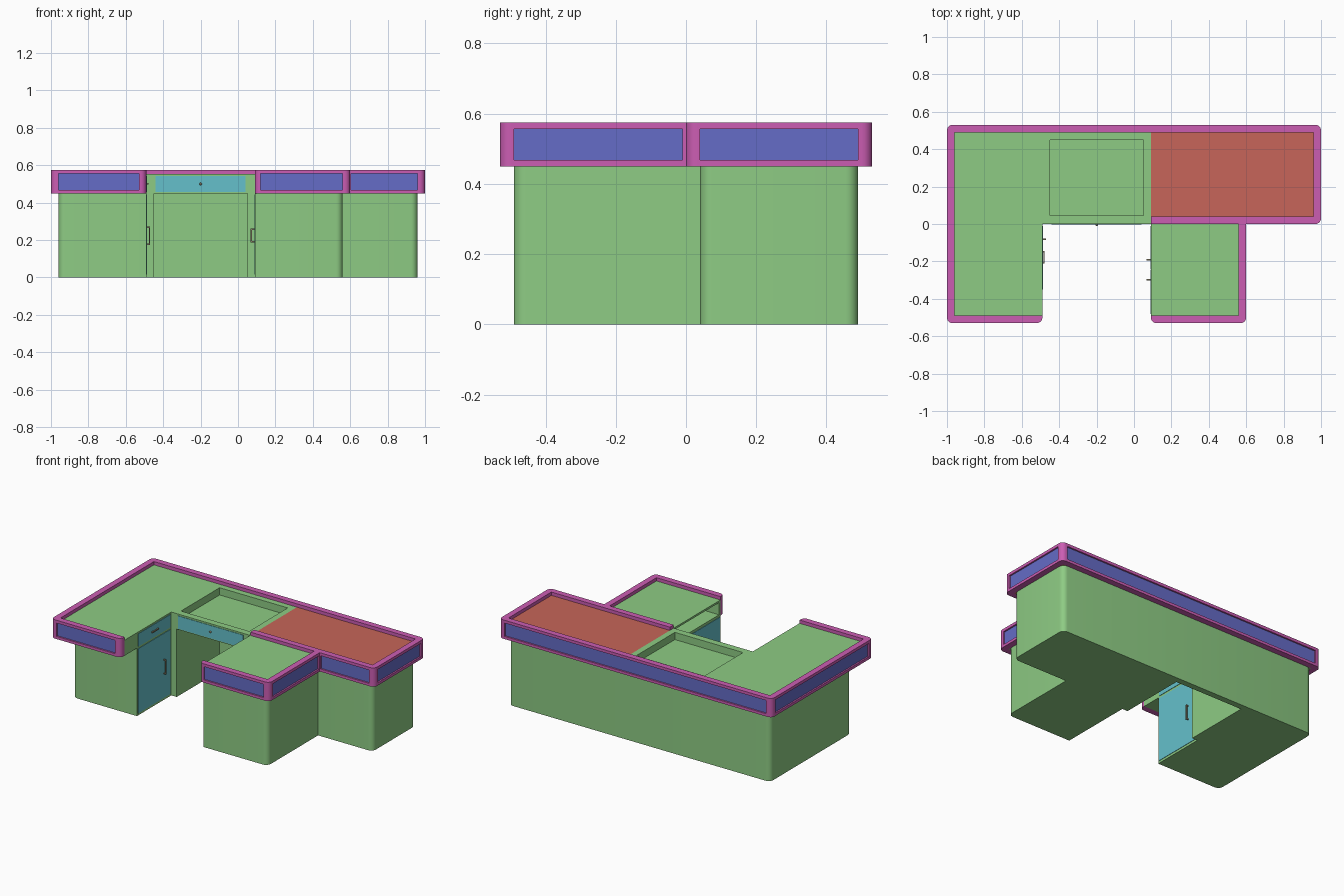
import bpy, bmesh, math
from mathutils import Vector

if "Cube" in bpy.data.objects:
    bpy.data.objects.remove(bpy.data.objects["Cube"])


def material(name, rgb):
    m = bpy.data.materials.new(name)
    m.diffuse_color = (*rgb, 1)
    m.use_nodes = True
    m.node_tree.nodes["Principled BSDF"].inputs["Base Color"].default_value = m.diffuse_color
    return m


GREEN = material("green", (0.27, 0.60, 0.23))
PINK = material("magenta", (0.60, 0.11, 0.45))
BLUE = material("blue", (0.13, 0.15, 0.57))
RED = material("red", (0.57, 0.13, 0.10))
TEAL = material("teal", (0.13, 0.53, 0.60))
BRASS = material("handle", (0.25, 0.22, 0.14))


def finish(name, bm, mat):
    bmesh.ops.recalc_face_normals(bm, faces=bm.faces[:])
    me = bpy.data.meshes.new(name)
    bm.to_mesh(me)
    bm.free()
    ob = bpy.data.objects.new(name, me)
    bpy.context.collection.objects.link(ob)
    if mat:
        me.materials.append(mat)
    return ob


def boxes(name, mat, *dims):
    """One object of boxes, each given as (x0, x1, y0, y1, z0, z1)."""
    bm = bmesh.new()
    for x0, x1, y0, y1, z0, z1 in dims:
        vs = bmesh.ops.create_cube(bm, size=1)["verts"]
        for v in vs:
            v.co = ((x0 + x1) / 2 + v.co.x * (x1 - x0), (y0 + y1) / 2 + v.co.y * (y1 - y0),
                    (z0 + z1) / 2 + v.co.z * (z1 - z0))
    return finish(name, bm, mat)


def prism(name, mat, outline, z0, z1):
    """Extruded outline of (x, y, corner radius)."""
    pts, n = [], len(outline)
    for i, (x, y, r) in enumerate(outline):
        p = Vector((x, y))
        if not r:
            pts.append(p)
            continue
        a = (Vector(outline[i - 1][:2]) - p).normalized()
        b = (Vector(outline[(i + 1) % n][:2]) - p).normalized()
        for k in range(7):
            t = k / 6 * math.pi / 2
            pts.append(p + (a + b) * r - b * r * math.cos(t) - a * r * math.sin(t))
    bm = bmesh.new()
    face = bm.faces.new([bm.verts.new((p.x, p.y, z0)) for p in pts])
    top = bmesh.ops.extrude_face_region(bm, geom=[face])["geom"]
    bmesh.ops.translate(bm, vec=(0, 0, z1 - z0), verts=[v for v in top if isinstance(v, bmesh.types.BMVert)])
    return finish(name, bm, mat)


def cut(ob, *dims):
    tool = boxes("cutter", None, *dims)
    mod = ob.modifiers.new("cut", "BOOLEAN")
    mod.object, mod.solver = tool, "EXACT"
    bpy.context.view_layer.objects.active = ob
    bpy.ops.object.modifier_apply(modifier=mod.name)
    bpy.data.objects.remove(tool)


def smooth(ob):
    bpy.ops.object.select_all(action="DESELECT")
    ob.select_set(True)
    bpy.context.view_layer.objects.active = ob
    bpy.ops.object.shade_smooth_by_angle(angle=math.radians(30))


Z0, Z1, TOP = 0.45, 0.575, 0.553
R = 0.035

# Cabinet base, with both legs and the kneehole
base = prism("cabinet_base", GREEN, [
    (-0.96, 0.49, R), (-0.96, -0.36, R), (-0.49, -0.36, 0), (-0.49, 0, 0), (-0.45, 0, 0),
    (-0.45, 0.45, 0), (0.05, 0.45, 0), (0.05, 0, 0), (0.09, 0, 0), (0.09, -0.49, 0),
    (0.56, -0.49, R), (0.56, 0.04, 0), (0.96, 0.04, R), (0.96, 0.49, R)], 0, Z0)

# Green counter with the sunken tray over the kneehole
counter = prism("counter_top", GREEN, [
    (-0.96, -0.49, 0), (-0.49, -0.49, 0), (-0.49, 0, 0), (0.09, 0, 0),
    (0.09, 0.49, 0), (-0.96, 0.49, 0)], Z0, TOP)
cut(counter, (-0.45, 0.05, 0.045, 0.45, 0.505, 0.7))

# Red counter, and the right leg's top with its open shelf
boxes("red_counter_top", RED, (0.09, 0.96, 0.04, 0.49, Z0, TOP))
shelf = boxes("open_shelf", GREEN, (0.09, 0.56, -0.49, 0, Z0, TOP))
cut(shelf, (0.0, 0.54, -0.475, -0.015, 0.46, 0.54))

# Magenta borders, recessed where the blue panels sit
main_border = prism("main_border", PINK, [
    (-0.49, -0.49, 0), (-0.49, -0.53, 0.03), (-1, -0.53, 0.03), (-1, 0.53, 0.03), (1, 0.53, 0.03),
    (1, 0, 0.03), (0.09, 0, 0), (0.09, 0.04, 0), (0.96, 0.04, 0), (0.96, 0.49, 0),
    (-0.96, 0.49, 0), (-0.96, -0.49, 0)], Z0, Z1)
leg_border = prism("right_leg_border", PINK, [
    (0.09, -0.49, 0), (0.09, -0.53, 0.03), (0.6, -0.53, 0.03), (0.6, 0, 0),
    (0.56, 0, 0), (0.56, -0.49, 0)], Z0, Z1)

# Panels: (name, border, normal axis, outer face position, outward sign, start, end)
D = 0.012
cuts = {main_border: [], leg_border: []}
for name, border, axis, pos, sign, a, b in [
        ("front_left", main_border, "y", -0.53, -1, -0.96, -0.53),
        ("left", main_border, "x", -1, -1, -0.49, 0.49),
        ("back", main_border, "y", 0.53, 1, -0.96, 0.96),
        ("right", main_border, "x", 1, 1, 0.04, 0.49),
        ("right_front", main_border, "y", 0, -1, 0.605, 0.96),
        ("leg_front", leg_border, "y", -0.53, -1, 0.12, 0.56),
        ("leg_side", leg_border, "x", 0.6, 1, -0.49, -0.01)]:
    def slab(d0, d1):
        lo, hi = sorted((pos + sign * d0, pos + sign * d1))
        span = (lo, hi, a, b) if axis == "x" else (a, b, lo, hi)
        return (*span, 0.468, 0.556)
    cuts[border].append(slab(-D, 0.02))
    boxes(name + "_panel", BLUE, slab(-D - 0.004, -D + 0.002))
for border, dims in cuts.items():
    cut(border, *dims)
for ob in (base, main_border, leg_border):
    smooth(ob)

# Drawer fronts and doors
P = 0.003
boxes("centre_drawer", TEAL, (-0.44, 0.04, -P, 0.01, 0.457, 0.542))
boxes("left_drawer", TEAL, (-0.5, -0.49 + P, -0.35, -0.012, 0.457, 0.542))
boxes("left_door", TEAL, (-0.5, -0.49 + P, -0.35, -0.012, 0.015, 0.443))
for side, y0, y1 in (("front", -0.48, -0.247), ("back", -0.243, -0.01)):
    boxes(f"right_{side}_door", TEAL, (0.09 - P, 0.1, y0, y1, 0.015, 0.443))


# Bar handles standing off the leg faces
def handle(name, face, out, y0, y1, z0, z1):
    t = 0.007
    end = face + out
    bar = sorted((end, end - math.copysign(t, out)))
    post = sorted((face, end))
    if z1 - z0 > y1 - y0:
        posts = [(*post, y0, y1, z0, z0 + t), (*post, y0, y1, z1 - t, z1)]
    else:
        posts = [(*post, y0, y0 + t, z0, z1), (*post, y1 - t, y1, z0, z1)]
    boxes(name, BRASS, (*bar, y0, y1, z0, z1), *posts)


handle("left_door_handle", -0.49, 0.02, -0.085, -0.077, 0.175, 0.272)
handle("left_drawer_handle", -0.49, 0.012, -0.21, -0.145, 0.496, 0.504)
for side, y in (("front", -0.298), ("back", -0.192)):
    handle(f"right_{side}_door_handle", 0.09, -0.023, y - 0.004, y + 0.004, 0.188, 0.262)

# Centre drawer knob
bm = bmesh.new()
bmesh.ops.create_uvsphere(bm, u_segments=16, v_segments=8, radius=0.007)
knob = finish("centre_drawer_knob", bm, BRASS)
knob.location = (-0.2, -0.004, 0.5)
smooth(knob)
